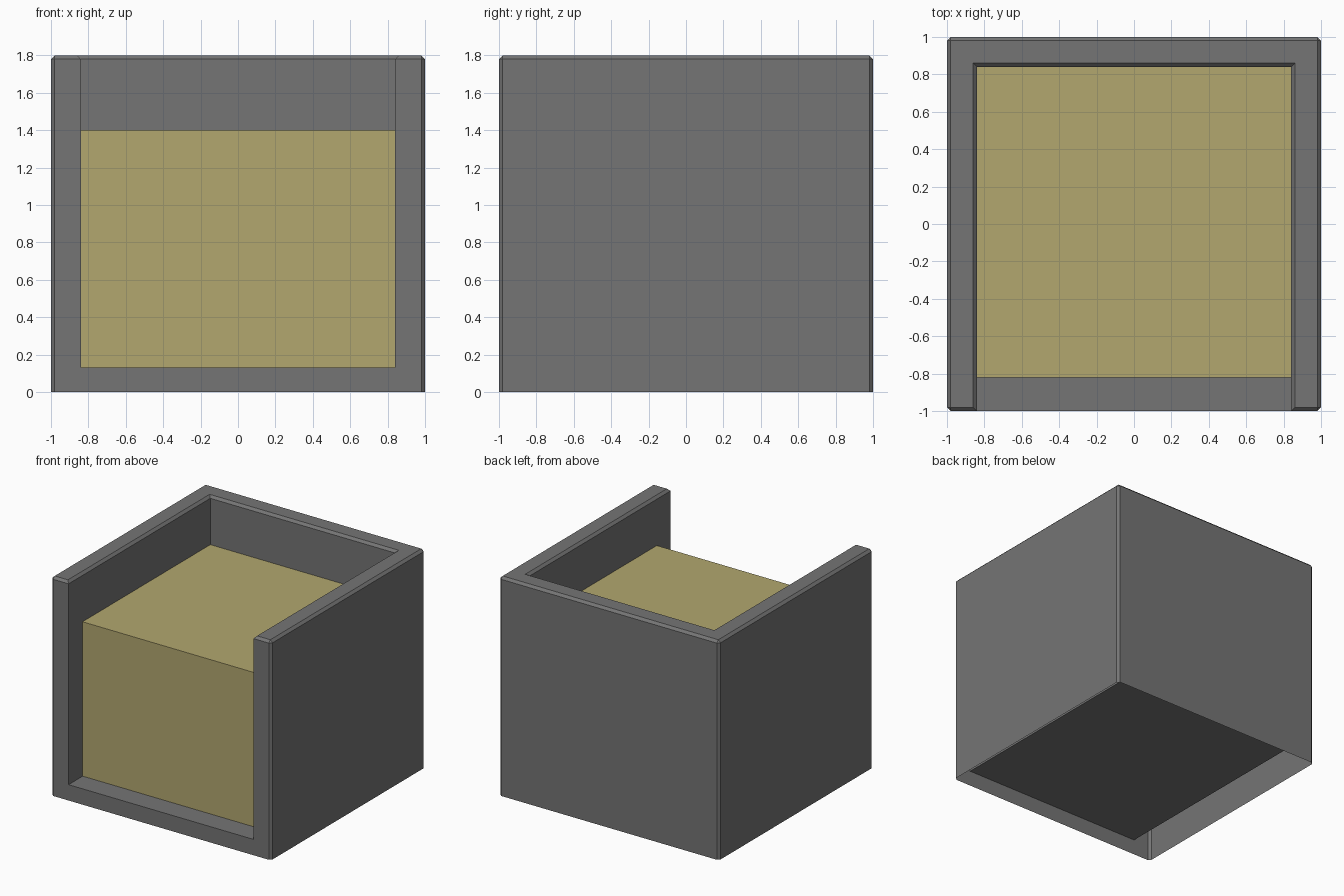
import bpy
import bmesh

cube = bpy.data.objects.get("Cube")
if cube:
    bpy.data.objects.remove(cube, do_unlink=True)

HEIGHT, FLOOR, INNER, BEVEL = 1.8, 0.13, 0.84, 0.02
EDGE = 1 - BEVEL


def make_material(name, rgb):
    mat = bpy.data.materials.new(name)
    mat.use_nodes = True
    mat.diffuse_color = (*rgb, 1)
    mat.node_tree.nodes["Principled BSDF"].inputs["Base Color"].default_value = (*rgb, 1)
    return mat


def make_object(name, bm, mat):
    mesh = bpy.data.meshes.new(name)
    bm.to_mesh(mesh)
    bm.free()
    mesh.materials.append(mat)
    obj = bpy.data.objects.new(name, mesh)
    bpy.context.collection.objects.link(obj)
    return obj


grey = make_material("grey_shell", (0.178, 0.178, 0.178))
khaki = make_material("khaki_cushion", (0.445, 0.386, 0.159))

# U-shaped wall outline, counter-clockwise, with chamfered outer corners
half = [(INNER, -1), (EDGE, -1), (1, -EDGE), (1, EDGE), (EDGE, 1)]
outer = half + [(-x, y) for x, y in reversed(half)]
outline = outer + [(-INNER, INNER), (INNER, INNER)]


def inset(x, y):
    """Move an outline point inward by the bevel width."""
    sx = 1 if x > 0 else -1
    x = sx * (INNER + BEVEL if abs(x) == INNER else EDGE)
    y = INNER + BEVEL if y == INNER else max(-EDGE, min(EDGE, y))
    return x, y


# Hollow shell: back, two arms, front lip and floor, open underneath
bm = bmesh.new()


def ring(points, z):
    return [bm.verts.new((x, y, z)) for x, y in points]


def bridge(low, high):
    n = len(low)
    for i in range(n):
        j = (i + 1) % n
        bm.faces.new((low[i], low[j], high[j], high[i]))


base = ring(outer, 0)
sill = ring(outline, FLOOR)
rim = ring(outline, HEIGHT - BEVEL)
top = ring([inset(x, y) for x, y in outline], HEIGHT)
bridge(base, sill[:len(outer)])
bridge(sill, rim)
bridge(rim, top)
bm.faces.new(top)
bm.faces.new((sill[9], sill[0], sill[11], sill[10]))
bmesh.ops.remove_doubles(bm, verts=bm.verts, dist=0.001)
make_object("armchair_shell", bm, grey)

# Block seat cushion
bm = bmesh.new()
bmesh.ops.create_cube(bm, size=1)
low, high = (-0.839, -0.82, FLOOR + 0.002), (0.839, 0.839, 1.4)
for v in bm.verts:
    v.co = [a if c < 0 else b for c, a, b in zip(v.co, low, high)]
make_object("seat_cushion", bm, khaki)
